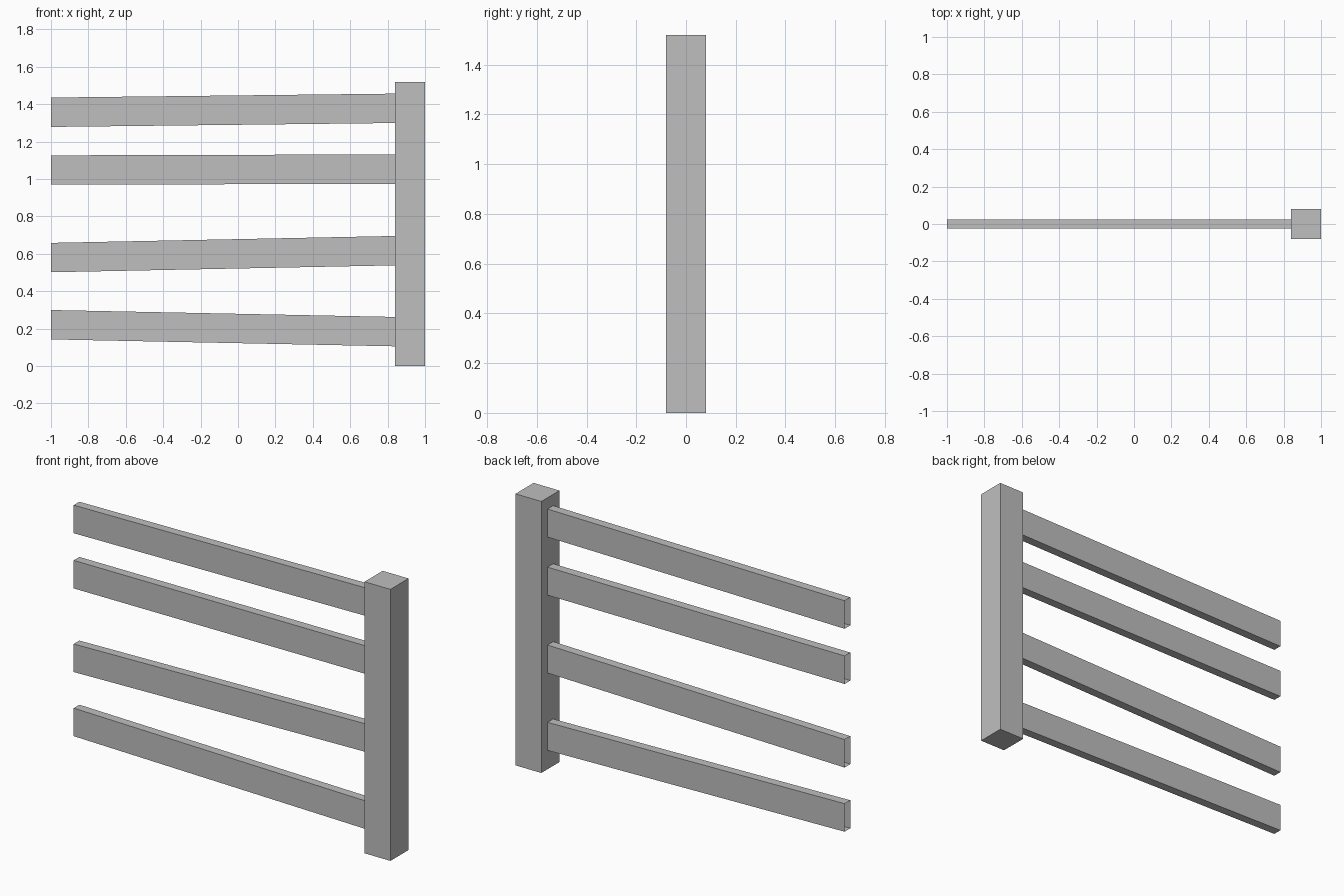
import bpy
import bmesh

if "Cube" in bpy.data.objects:
    bpy.data.objects.remove(bpy.data.objects["Cube"], do_unlink=True)

# Single grey material
GREY = (0.52, 0.52, 0.52, 1.0)
grey = bpy.data.materials.new("plain grey")
grey.use_nodes = True
grey.diffuse_color = GREY
shader = grey.node_tree.nodes["Principled BSDF"]
shader.inputs["Base Color"].default_value = GREY
shader.inputs["Roughness"].default_value = 0.8

POST_WIDTH, POST_HEIGHT = 0.16, 1.52
RAIL_HEIGHT, RAIL_DEPTH = 0.157, 0.05
FREE_END, POST_SIDE = -1.0, 1.0 - POST_WIDTH


def finish(name, bm):
    mesh = bpy.data.meshes.new(name)
    bm.to_mesh(mesh)
    bm.free()
    mesh.materials.append(grey)
    obj = bpy.data.objects.new(name, mesh)
    bpy.context.collection.objects.link(obj)
    return obj


def box(size, center):
    bm = bmesh.new()
    bmesh.ops.create_cube(bm, size=1)
    bmesh.ops.scale(bm, vec=size, verts=bm.verts)
    bmesh.ops.translate(bm, vec=center, verts=bm.verts)
    return bm


def rail(name, z_free, z_post):
    """Slanted board with vertical, open ends."""
    length = POST_SIDE - FREE_END
    bm = box((length, RAIL_DEPTH, RAIL_HEIGHT), ((FREE_END + POST_SIDE) / 2, 0, 0))
    ends = [f for f in bm.faces if abs(f.normal.x) > 0.9]
    bmesh.ops.delete(bm, geom=ends, context="FACES_ONLY")
    for v in bm.verts:
        v.co.z += z_free + (z_post - z_free) * (v.co.x - FREE_END) / length
    return finish(name, bm)


# Square post
finish("post", box((POST_WIDTH, POST_WIDTH, POST_HEIGHT),
                   (1 - POST_WIDTH / 2, 0, POST_HEIGHT / 2)))

# Four uneven rails: centre height at the free end and at the post
rail("bottom_rail", 0.221, 0.184)
rail("lower_middle_rail", 0.58, 0.617)
rail("upper_middle_rail", 1.048, 1.053)
rail("top_rail", 1.357, 1.378)
